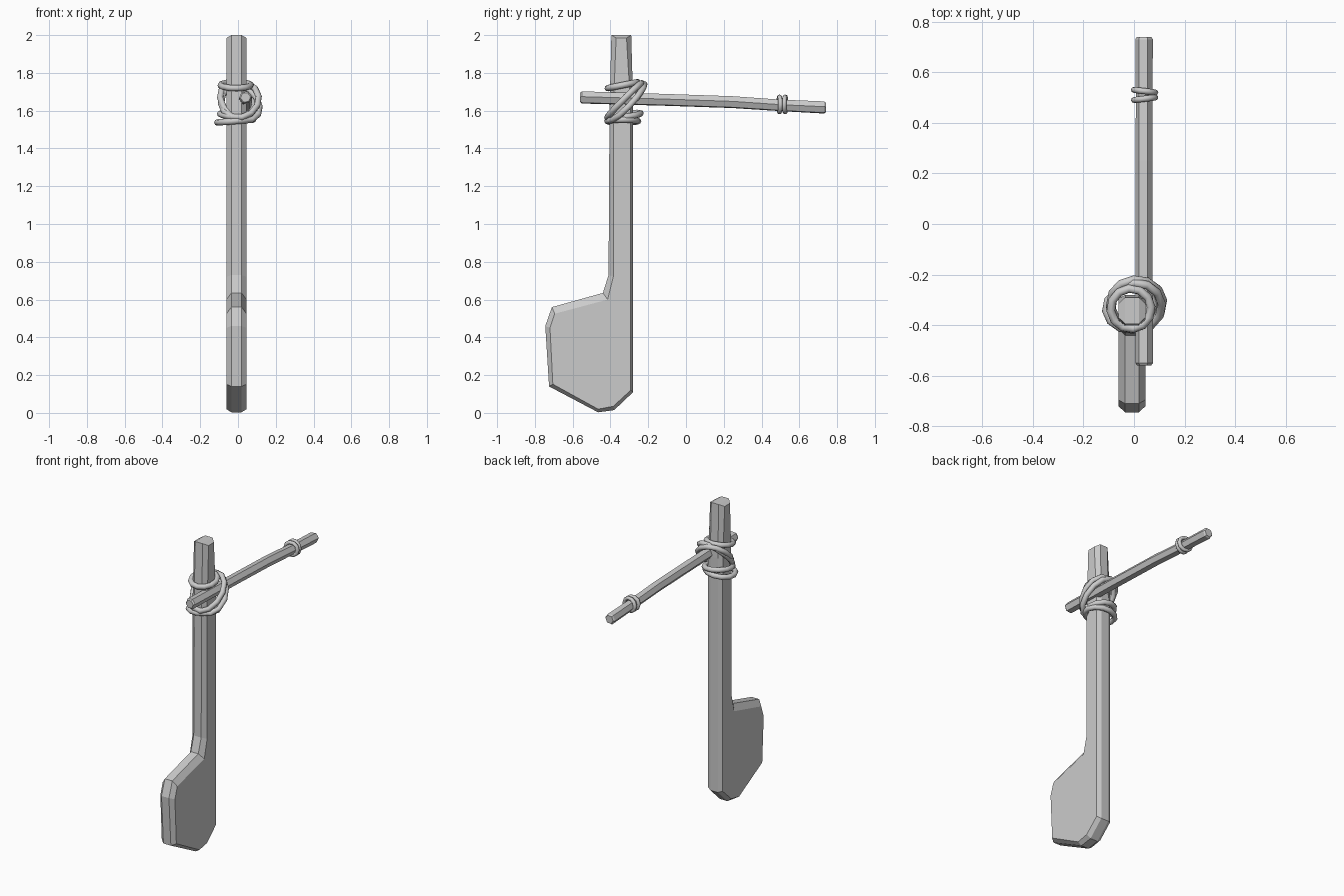
import bpy, bmesh
from math import sin, cos, pi, radians
from mathutils import Vector

cube = bpy.data.objects.get("Cube")
if cube:
    bpy.data.objects.remove(cube)

grey = bpy.data.materials.new("plain grey")
grey.use_nodes = True
grey.diffuse_color = (0.6, 0.6, 0.6, 1)
grey.node_tree.nodes["Principled BSDF"].inputs["Base Color"].default_value = (0.6, 0.6, 0.6, 1)


def loft(name, rings, closed=False, smooth=None):
    """Skin a list of point rings; cap the ends unless the path is closed."""
    bm = bmesh.new()
    loops = [[bm.verts.new(p) for p in ring] for ring in rings]
    pairs = list(zip(loops, loops[1:]))
    if closed:
        pairs.append((loops[-1], loops[0]))
    else:
        bm.faces.new(loops[0])
        bm.faces.new(loops[-1])
    for a, b in pairs:
        for i in range(len(a)):
            j = (i + 1) % len(a)
            bm.faces.new((a[i], a[j], b[j], b[i]))
    bmesh.ops.recalc_face_normals(bm, faces=bm.faces)
    mesh = bpy.data.meshes.new(name)
    bm.to_mesh(mesh)
    bm.free()
    mesh.materials.append(grey)
    obj = bpy.data.objects.new(name, mesh)
    bpy.context.collection.objects.link(obj)
    if smooth:
        bpy.ops.object.select_all(action='DESELECT')
        obj.select_set(True)
        bpy.context.view_layer.objects.active = obj
        bpy.ops.object.shade_smooth_by_angle(angle=radians(smooth))
    return obj


def rope(name, path, radius, sides=8):
    """Closed rope following a loop of points."""
    centre = sum(path, Vector()) / len(path)
    rings = []
    for i, p in enumerate(path):
        along = (path[(i + 1) % len(path)] - path[i - 1]).normalized()
        out = (p - centre).normalized()
        up = along.cross(out).normalized()
        out = up.cross(along)
        rings.append([p + radius * (cos(a) * out + sin(a) * up)
                      for a in (2 * pi * k / sides for k in range(sides))])
    return loft(name, rings, closed=True, smooth=50)


# Oar: chamfered side outline, as (rim y, rim z, flat y, flat z)
outline = [
    (-0.395, 2.0, -0.37, 1.985), (-0.29, 2.0, -0.315, 1.985),
    (-0.28, 1.65, -0.295, 1.65), (-0.28, 0.11, -0.293, 0.12),
    (-0.38, 0.015, -0.385, 0.035), (-0.465, 0.003, -0.465, 0.02),
    (-0.725, 0.14, -0.705, 0.152), (-0.745, 0.46, -0.72, 0.45),
    (-0.71, 0.56, -0.695, 0.525), (-0.44, 0.635, -0.415, 0.60),
    (-0.41, 0.73, -0.385, 0.72), (-0.405, 1.6, -0.385, 1.6)]
mid = -0.008
rim = [o[:2] for o in outline]
flat = [o[2:] for o in outline]
loft("oar", [[(mid + dx, y, z) for y, z in pts]
             for dx, pts in ((-0.053, flat), (-0.027, rim), (0.027, rim), (0.053, flat))])

# Tiller: slightly bent six-sided stick with trimmed ends
stations = [(-0.56, 1.67, 0.027), (-0.55, 1.67, 0.035), (-0.1, 1.657, 0.034),
            (0.25, 1.645, 0.034), (0.5, 1.628, 0.033), (0.73, 1.617, 0.035), (0.74, 1.617, 0.028)]
loft("tiller", [[(0.04 + r * cos(k * pi / 3 + 0.12), y, z + r * sin(k * pi / 3 + 0.12))
                 for k in range(6)] for y, z, r in stations])

# Lashing: loops round the oar as centre x, y, z, half widths, slope along y and x
lashings = {
    "upper_lashing": (-0.012, -0.335, 1.735, 0.08, 0.08, 0.2, 0.0),
    "lower_lashing": (-0.015, -0.335, 1.545, 0.095, 0.082, 0.0, 0.08),
    "lower_lashing_second": (-0.01, -0.325, 1.575, 0.085, 0.085, 0.12, -0.1),
    "cross_lashing": (0.01, -0.325, 1.655, 0.1, 0.092, 1.0, 0.1),
    "cross_lashing_second": (0.01, -0.312, 1.645, 0.105, 0.092, 1.0, -0.3),
}
for name, (cx, cy, cz, rx, ry, sy, sx) in lashings.items():
    path = []
    for k in range(12):
        a = 2 * pi * k / 12 + 0.1
        x, y = rx * cos(a), ry * sin(a)
        path.append(Vector((cx + x, cy + y, cz + sy * y + sx * x)))
    rope(name, path, 0.017)

# Small binding near the end of the tiller
for name, y0, lean in (("end_binding", 0.495, 0.12), ("end_binding_second", 0.525, -0.12)):
    path = []
    for k in range(10):
        a = 2 * pi * k / 10
        x, z = 0.042 * cos(a), 0.042 * sin(a)
        path.append(Vector((0.042 + x, y0 + lean * x, 1.633 + z)))
    rope(name, path, 0.012)
